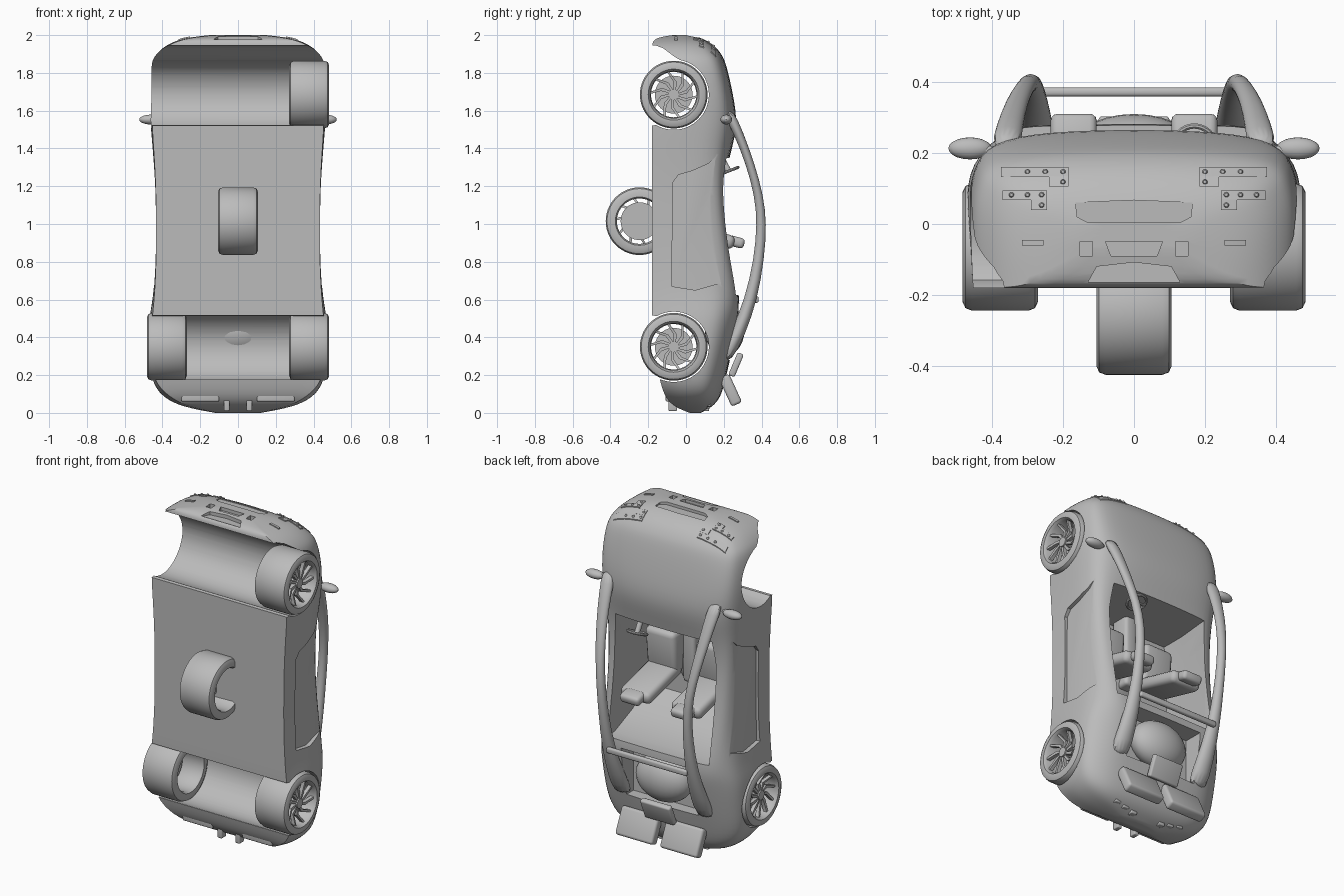
import bpy, bmesh, math
from mathutils import Matrix, Vector
from mathutils.bvhtree import BVHTree

if "Cube" in bpy.data.objects:
    bpy.data.objects.remove(bpy.data.objects["Cube"])

GREY = bpy.data.materials.new("plain_grey")
GREY.diffuse_color = (0.5, 0.5, 0.5, 1)
GREY.use_nodes = True
GREY.node_tree.nodes["Principled BSDF"].inputs["Base Color"].default_value = GREY.diffuse_color


def finish(o, angle=35):
    o.data.shade_smooth()
    o.data.set_sharp_from_angle(angle=math.radians(angle))
    return o


def make(name, bm):
    bmesh.ops.recalc_face_normals(bm, faces=bm.faces)
    me = bpy.data.meshes.new(name)
    bm.to_mesh(me)
    bm.free()
    me.materials.append(GREY)
    o = bpy.data.objects.new(name, me)
    bpy.context.collection.objects.link(o)
    return finish(o)


def bake(o):
    dg = bpy.context.evaluated_depsgraph_get()
    me = bpy.data.meshes.new_from_object(o.evaluated_get(dg))
    o.modifiers.clear()
    o.data = me
    return finish(o)


def loft_bm(rings, caps=True, loop=False):
    bm = bmesh.new()
    vs = [[bm.verts.new(p) for p in r] for r in rings]
    pairs = list(zip(vs, vs[1:])) + ([(vs[-1], vs[0])] if loop else [])
    for a, b in pairs:
        n = len(a)
        for i in range(n):
            bm.faces.new((a[i], a[(i + 1) % n], b[(i + 1) % n], b[i]))
    if caps and not loop:
        bm.faces.new(vs[0])
        bm.faces.new(vs[-1])
    return bm


def loft(name, rings, caps=True, loop=False):
    return make(name, loft_bm(rings, caps, loop))


def box(name, c, size, rx=0, bevel=0):
    bm = bmesh.new()
    m = Matrix.Translation(c) @ Matrix.Rotation(rx, 4, 'X') @ Matrix.Diagonal((*size, 1))
    bmesh.ops.create_cube(bm, size=1, matrix=m)
    o = make(name, bm)
    if bevel:
        b = o.modifiers.new("bevel", 'BEVEL')
        b.width, b.segments = bevel, 3
        bake(o)
    return o


def ball(name, c, r, seg=20):
    bm = bmesh.new()
    bmesh.ops.create_uvsphere(bm, u_segments=seg, v_segments=seg // 2, radius=1,
                              matrix=Matrix.Translation(c) @ Matrix.Diagonal((*r, 1)))
    return make(name, bm)


def rod(name, a, b, r, seg=24):
    a, b = Vector(a), Vector(b)
    bm = bmesh.new()
    m = Matrix.Translation((a + b) / 2) @ (b - a).to_track_quat('Z', 'Y').to_matrix().to_4x4()
    bmesh.ops.create_cone(bm, cap_ends=True, segments=seg, radius1=r, radius2=r,
                          depth=(b - a).length, matrix=m)
    return make(name, bm)


# Body: cross-sections along z: z, y bottom, half widths (sill, middle, belt), y belt, y centre
ST = [(2.0, -.07, .12, .15, .13, .0, .03), (1.985, -.17, .27, .29, .25, .06, .085),
      (1.95, -.18, .37, .38, .345, .11, .15), (1.90, -.18, .43, .435, .39, .155, .19),
      (1.85, -.18, .45, .465, .415, .185, .215), (1.68, -.18, .455, .473, .42, .225, .253),
      (1.52, -.18, .455, .463, .40, .24, .277), (1.38, -.18, .445, .45, .39, .21, .238),
      (1.2, -.18, .435, .437, .395, .195, .2), (1.0, -.18, .433, .434, .385, .21, .22),
      (.8, -.18, .433, .435, .38, .24, .25), (.6, -.18, .443, .45, .345, .29, .29),
      (.5, -.18, .455, .473, .33, .275, .28), (.35, -.17, .465, .473, .33, .24, .25),
      (.17, -.14, .455, .463, .34, .19, .21), (.08, -.11, .36, .40, .32, .16, .185),
      (.03, -.06, .26, .29, .26, .11, .14), (.0, .02, .1, .12, .11, .06, .08)]


def section(z, yb, wb, wm, wt, yt, yc):
    h = yt - yb
    half = [(wb, yb), (wm, yb + .3 * h), (wm, yb + .62 * h), (wm * .965, yb + .82 * h),
            (wt, yt), (wt * .6, yc - .006)]
    pts = [(0, yb)] + half + [(0, yc)] + [(-x, y) for x, y in reversed(half)]
    return [(x, y, z) for x, y in pts]


bm = loft_bm([section(*s) for s in ST])
crease = bm.edges.layers.float.new('crease_edge')
bm.verts.index_update()
for e in bm.edges:
    i, j = (v.index % 14 for v in e.verts)
    cap = all(v.index < 14 for v in e.verts) or all(v.index >= 14 * (len(ST) - 1) for v in e.verts)
    if cap or (i == j and i in (1, 13)):
        e[crease] = 1.0
body = make("car_body", bm)
sub = body.modifiers.new("smooth", 'SUBSURF')
sub.levels = sub.render_levels = 2
bake(body)


# Cutters: wheel tunnels, bumper undersides, cabin, engine bay, door recesses, nose openings
def prism(pts, x0, x1):
    return loft("cut", [[(x, y, z) for y, z in pts] for x in (x0, x1)])


WY, WF, WR = -.065, 1.685, .35
cuts = [rod("cut", (-.7, WY, z), (.7, WY, z), .186, 64) for z in (WF, WR)]
cuts.append(prism([(-.25, 1.522), (-.17, 1.522), (-.1, 1.535), (-.07, 1.69), (.0, 1.85), (-.06, 1.885),
                   (-.12, 1.93), (-.16, 1.945), (-.25, 1.95)], -.7, .7))
cuts.append(prism([(-.25, .515), (-.17, .515), (-.1, .5), (-.07, .35), (-.1, .18), (-.25, .165)], -.7, .7))
cuts.append(loft("cut", [[(x, y, z) for x, z in ((-w, zr), (w, zr), (w, 1.2), (w * .95, 1.35),
                 (-w * .95, 1.35), (-w, 1.2))] for w, y, zr in
                 ((.36, -.15, .78), (.36, .0, .68), (.34, .2, .625), (.34, .6, .62))]))
cuts.append(box("cut", (0, .36, .43), (.48, .4, .3)))
DOOR = [(-.075, .67), (-.07, 1.22), (-.04, 1.26), (.03, 1.28), (.12, 1.32), (.17, 1.37),
        (.16, 1.1), (.17, .85), (.19, .69), (.05, .65)]
for s in (1, -1):
    cuts.append(prism(DOOR, s * .42, s * .6))
    cuts.append(box("cut", (s * .135, -.07, 2.03), (.035, .04, .12)))
GRILLE = [(-.165, .06), (-.16, .02), (-.13, .004), (.13, .004), (.16, .02), (.165, .06), (0, .067)]
LOWER = [(-.08, -.05), (-.065, -.09), (.065, -.09), (.08, -.05)]
SCOOP = [(-.13, -.165), (-.105, -.12), (0, -.108), (.105, -.12), (.13, -.165)]
for p, z in ((GRILLE, 1.983), (LOWER, 1.98), (SCOOP, 1.972)):
    cuts.append(loft("cut", [[(x, y, k) for x, y in p] for k in (z, 2.2)]))
for c in cuts:
    m = body.modifiers.new("cut", 'BOOLEAN')
    m.operation, m.solver, m.object = 'DIFFERENCE', 'EXACT', c
bake(body)
for c in cuts:
    bpy.data.objects.remove(c)

tree = BVHTree.FromObject(body, bpy.context.evaluated_depsgraph_get())


def nose_z(x, y):
    hit = tree.ray_cast(Vector((x, y, 3)), Vector((0, 0, -1)))[0]
    return hit.z if hit else 1.9


def plate(name, x0, x1, y0, y1):
    rings = []
    for k in range(7):
        x = x0 + (x1 - x0) * k / 6
        a, b = nose_z(x, y0), nose_z(x, y1)
        rings.append([(x, y0, a + .006), (x, y1, b + .006), (x, y1, b - .003), (x, y0, a - .003)])
    loft(name, rings)


# Stepped headlights with small lamps, and fog lights
for s in (1, -1):
    for q in ((.185, .375, .132, .16), (.185, .24, .105, .135),
              (.245, .37, .068, .095), (.245, .29, .04, .07), (.255, .315, -.06, -.045)):
        plate("headlight_panel", s * q[0], s * q[1], q[2], q[3])
    for x, y in ((.2, .147), (.25, .147), (.3, .147), (.2, .118), (.26, .082), (.3, .082),
                 (.345, .082), (.26, .053)):
        ball("lamp", (s * x, y, nose_z(s * x, y) + .004), (.008, .008, .008), 10)


# Wheels: lathed tyre and barrel, brake disc, hub, swirled spokes
def wheel(cx, cy, cz, s):
    prof = [(-.106, .128), (-.106, .155), (-.098, .172), (-.08, .179), (.08, .179), (.098, .172),
            (.106, .155), (.106, .135), (.09, .124), (-.09, .12)]
    n = 56
    ang = [2 * math.pi * k / n for k in range(n)]
    loft("tyre", [[(cx + s * x, cy + r * math.cos(a), cz + r * math.sin(a)) for x, r in prof]
                  for a in ang], loop=True)
    rod("brake_disc", (cx + s * .02, cy, cz), (cx + s * .035, cy, cz), .1, 40)
    rod("hub", (cx + s * .03, cy, cz), (cx + s * .085, cy, cz), .028)
    for k in range(10):
        a0 = k * math.tau / 10
        rings = []
        for r, da, w, x in ((.02, 0, .3, .078), (.07, .22, .13, .074), (.124, .55, .05, .09)):
            rings.append([(cx + s * (x + dx), cy + r * math.cos(a0 + da + t), cz + r * math.sin(a0 + da + t))
                          for dx, t in ((0, -w), (0, w), (-.022, w), (-.022, -w))])
        loft("spoke", rings)


wheel(.377, WY, WF, 1)
wheel(.377, WY, WR, 1)
wheel(-.377, WY, WR, -1)
wheel(0, -.246, 1.015, -1)  # loose wheel under the floor

# Roof rails running from windscreen base to rear deck
RAIL = [(.362, .215, 1.61, .045, .035), (.35, .275, 1.49, .038, .027), (.332, .34, 1.32, .032, .024),
        (.307, .387, 1.15, .027, .024), (.29, .402, 1.0, .026, .026), (.283, .388, .82, .028, .028),
        (.28, .345, .6, .038, .034), (.278, .275, .42, .052, .042), (.28, .19, .26, .065, .05)]
for s in (1, -1):
    rings = []
    for x, y, z, rx, ry in RAIL:
        rings.append([(s * (x + rx * math.cos(a)), y + ry * math.sin(a), z)
                      for a in (math.tau * k / 14 for k in range(14))])
    o = loft("roof_rail", rings)
    m = o.modifiers.new("smooth", 'SUBSURF')
    m.levels = m.render_levels = 1
    bake(o)
    # Mirrors
    ball("mirror", (s * .462, .213, 1.553), (.061, .031, .026))
    rod("mirror_stalk", (s * .36, .2, 1.56), (s * .43, .21, 1.555), .014, 12)
    # Seats
    box("seat_cushion", (s * .17, -.06, 1.09), (.2, .14, .26), -.1, .03)
    box("seat_back", (s * .17, .09, .94), (.2, .34, .075), -.25, .03)
    box("headrest", (s * .17, .265, .905), (.13, .09, .055), -.25, .02)
    # Rear wing pods, tail lights and exhausts
    box("wing_pod", (s * .15, .235, .12), (.25, .06, .165), .43, .015)
    for k in range(3):
        box("tail_light", (s * (.1 + .06 * k), .105 + .005 * k, .025 + .012 * k), (.04, .035, .03), 0, .005)
    box("exhaust", (s * .06, -.07, .05), (.03, .045, .08), 0, .006)
    box("diffuser_fin", (s * .2, -.09, .09), (.2, .035, .06), 0, .008)
box("roof_bar", (0, .372, .6), (.54, .026, .035), 0, .01)
box("wing_centre", (0, .265, .255), (.2, .035, .13), -.4, .01)

# Engine cover hump and centre console
ball("engine_cover", (0, .205, .44), (.18, .105, .14), 28)
box("centre_console", (0, -.08, 1.15), (.08, .12, .45), 0, .02)

# Steering wheel and column
C, U, W = Vector((.17, .225, 1.28)), Vector((1, 0, 0)), Vector((0, .93, .37))
N = U.cross(W).normalized()
rings = []
for k in range(28):
    a = math.tau * k / 28
    d = U * math.cos(a) + W * math.sin(a)
    rings.append([C + d * (.055 + .008 * math.cos(t)) + N * .008 * math.sin(t)
                  for t in (math.tau * j / 8 for j in range(8))])
loft("steering_wheel", rings, loop=True)
rod("steering_column", C, (.17, .17, 1.38), .016, 16)
rod("steering_spoke", C - U * .055, C + U * .055, .008, 10)
